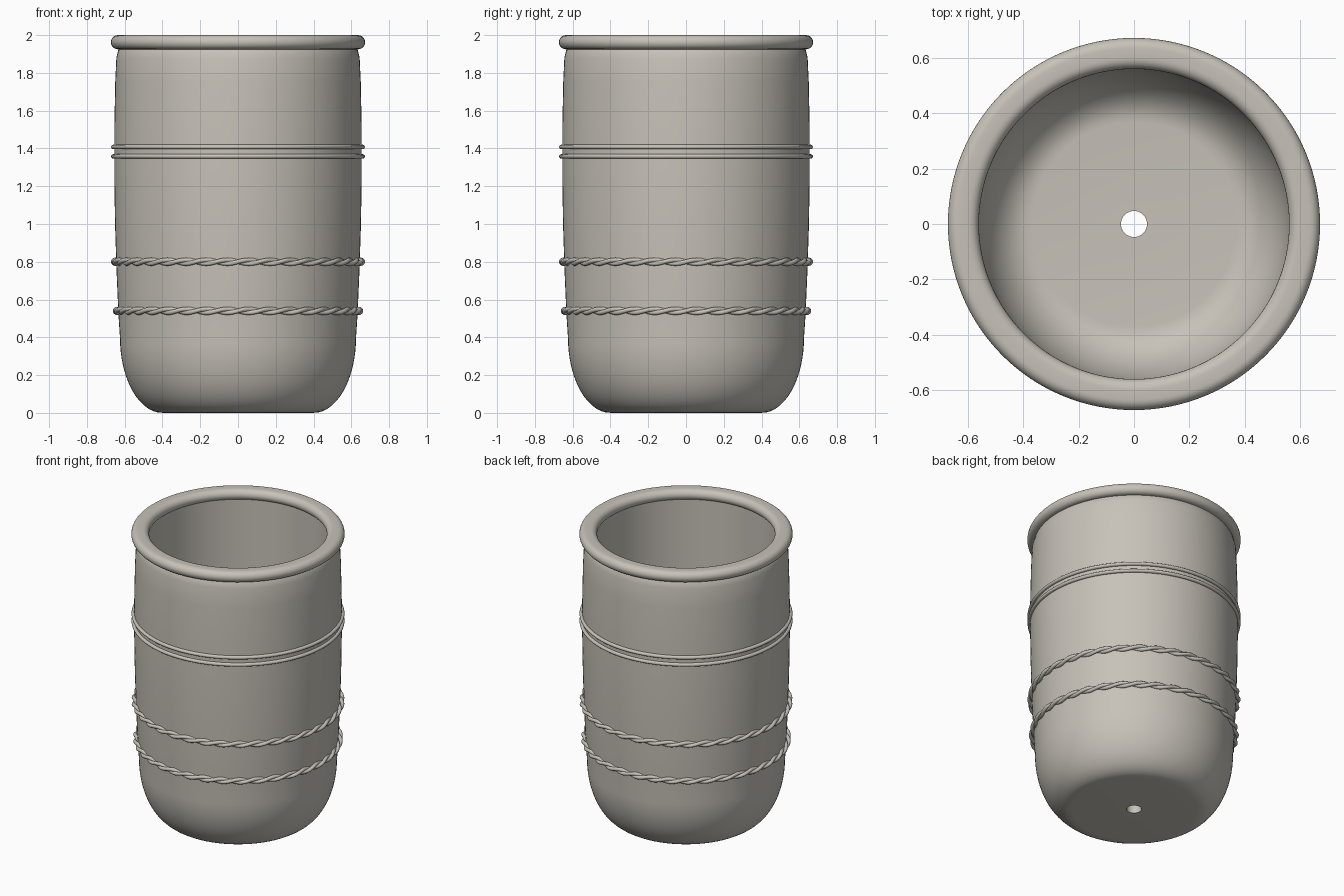
import bpy, math
from mathutils import Vector

if "Cube" in bpy.data.objects:
    bpy.data.objects.remove(bpy.data.objects["Cube"])

clay = bpy.data.materials.new("warm_grey_clay")
clay.diffuse_color = (0.57, 0.54, 0.485, 1)
clay.use_nodes = True
clay.node_tree.nodes["Principled BSDF"].inputs["Base Color"].default_value = clay.diffuse_color


def make_object(name, verts, faces, angle=40):
    mesh = bpy.data.meshes.new(name)
    mesh.from_pydata(verts, [], faces)
    mesh.materials.append(clay)
    obj = bpy.data.objects.new(name, mesh)
    bpy.context.collection.objects.link(obj)
    bpy.ops.object.select_all(action='DESELECT')
    obj.select_set(True)
    bpy.context.view_layer.objects.active = obj
    bpy.ops.object.shade_smooth_by_angle(angle=math.radians(angle))
    return obj


def grid_faces(rows, cols):
    """Quads of a grid closed in both directions."""
    return [(i * cols + j, ((i + 1) % rows) * cols + j,
             ((i + 1) % rows) * cols + (j + 1) % cols, i * cols + (j + 1) % cols)
            for i in range(rows) for j in range(cols)]


def lathe(name, profile, steps=128):
    """Turn a closed (radius, height) profile, listed counter-clockwise, about z."""
    verts = []
    for i in range(steps):
        a = math.tau * i / steps
        verts += [(r * math.cos(a), r * math.sin(a), z) for r, z in profile]
    return make_object(name, verts, grid_faces(steps, len(profile)))


def arc(cx, cz, rx, rz, start, end, n):
    """Points on an elliptical arc, angles in degrees."""
    return [(cx + rx * math.cos(math.radians(start + (end - start) * k / n)),
             cz + rz * math.sin(math.radians(start + (end - start) * k / n)))
            for k in range(n + 1)]


def rope(name, radius, height, twists=18, thick=0.0125, offset=0.0095):
    """Two strands wound around a ring."""
    steps, sides = twists * 16, 10
    verts, faces = [], []
    for strand in range(2):
        base = len(verts)
        for i in range(steps):
            a = math.tau * i / steps
            t = a * twists + math.pi * strand
            out = Vector((math.cos(a), math.sin(a), 0))
            centre = out * (radius + offset * math.cos(t))
            centre.z = height + offset * math.sin(t)
            for k in range(sides):
                b = math.tau * k / sides
                verts.append(centre + out * thick * math.cos(b)
                             + Vector((0, 0, thick * math.sin(b))))
        faces += [tuple(base + v for v in f) for f in grid_faces(steps, sides)]
    return make_object(name, verts, faces, 60)


# Hollow pot with rounded base and drain hole
outer = [(0.047, 0), (0.39, 0)] + arc(0.40, 0.40, 0.225, 0.40, -84, 0, 16)
outer += [(0.633, 0.52), (0.643, 0.75), (0.651, 1.0), (0.655, 1.25),
          (0.655, 1.5), (0.65, 1.75), (0.644, 1.88), (0.634, 1.92), (0.62, 1.94)]
inner = [(0.575, 1.94), (0.575, 1.6), (0.575, 1.0), (0.57, 0.6)]
inner += arc(0.37, 0.42, 0.197, 0.34, 0, -90, 14) + [(0.047, 0.08)]
lathe("pot_body", outer + inner)

# Rolled rim
lathe("rim", arc(0.636, 1.9625, 0.037, 0.0375, -90, 90, 12)
      + arc(0.60, 1.9625, 0.039, 0.0375, 90, 270, 12))

# Pair of thin raised bands
for label, z in (("upper", 1.408), ("lower", 1.358)):
    lathe(label + "_band", arc(0.659, z, 0.013, 0.012, 0, 330, 11))

# Twisted rope rings
rope("upper_rope", 0.651, 0.80)
rope("lower_rope", 0.641, 0.54)
